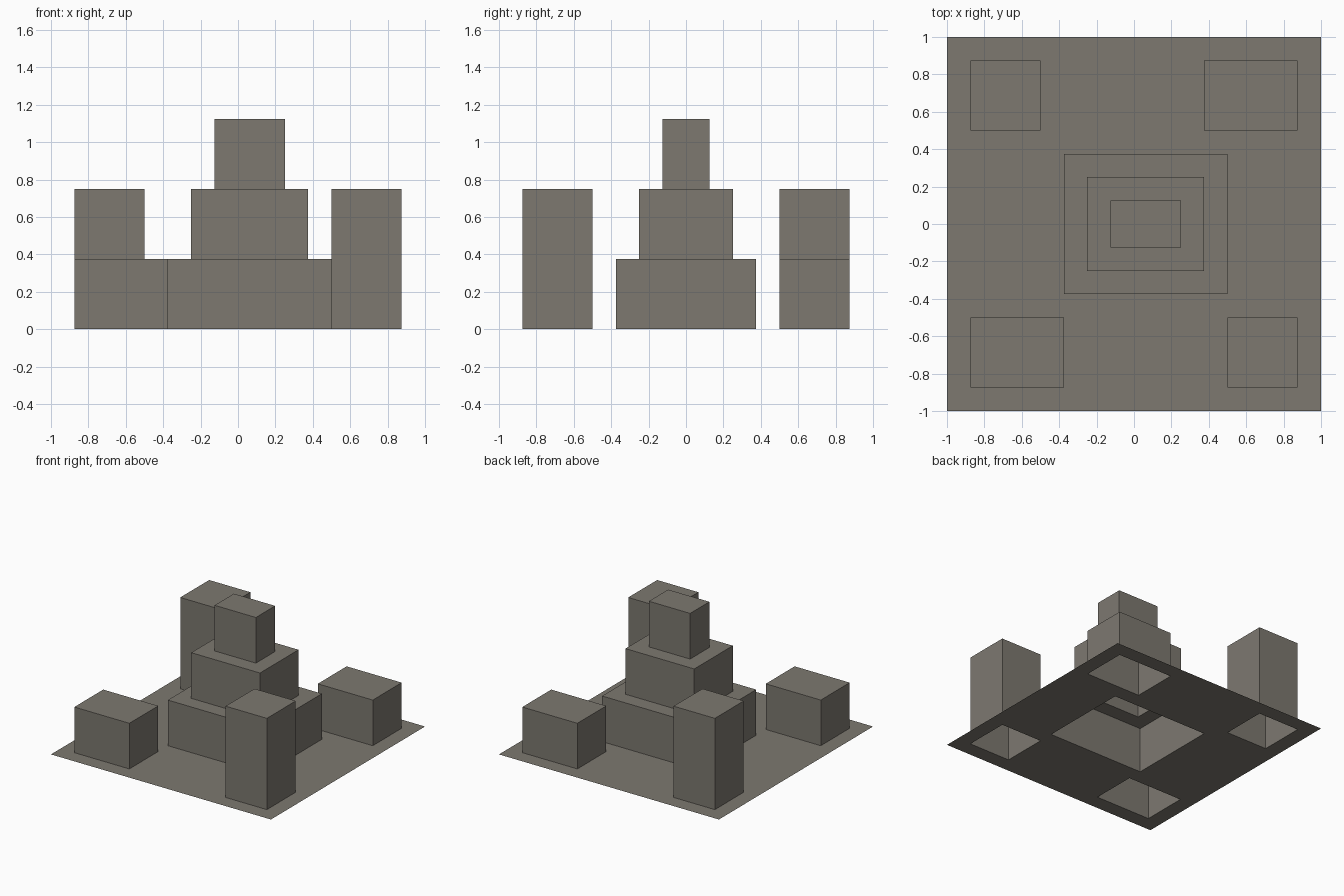
import bpy
import bmesh

if "Cube" in bpy.data.objects:
    bpy.data.objects.remove(bpy.data.objects["Cube"])

STEP = 0.125          # layout grid
FLOOR = 0.375         # height of one storey

stone = bpy.data.materials.new("warm_grey_stone")
stone.diffuse_color = (0.205, 0.190, 0.163, 1.0)
stone.use_nodes = True
stone.node_tree.nodes["Principled BSDF"].inputs["Base Color"].default_value = stone.diffuse_color


def finish(name, bm):
    mesh = bpy.data.meshes.new(name)
    bm.to_mesh(mesh)
    bm.free()
    mesh.materials.append(stone)
    obj = bpy.data.objects.new(name, mesh)
    bpy.context.collection.objects.link(obj)


def block(name, x0, x1, y0, y1, heights):
    """Hollow block open at the bottom; each further tier steps inward."""
    bm = bmesh.new()
    top = bm.faces.new([bm.verts.new((x, y, 0)) for x, y in
                        ((x0, y0), (x1, y0), (x1, y1), (x0, y1))])
    bm.normal_update()
    for i, h in enumerate(heights):
        if i:
            bmesh.ops.inset_individual(bm, faces=[top], thickness=STEP,
                                       use_even_offset=True)
        top = bmesh.ops.extrude_discrete_faces(bm, faces=[top])["faces"][0]
        bmesh.ops.translate(bm, verts=top.verts, vec=(0, 0, h))
        bm.normal_update()
    finish(name, bm)


# name: x0, x1, y0, y1, tier heights
blocks = {
    "stepped_centre": (-0.375, 0.5, -0.375, 0.375, [FLOOR] * 3),
    "back_left_tower": (-0.875, -0.5, 0.5, 0.875, [2 * FLOOR]),
    "front_right_tower": (0.5, 0.875, -0.875, -0.5, [2 * FLOOR]),
    "back_right_block": (0.375, 0.875, 0.5, 0.875, [FLOOR]),
    "front_left_block": (-0.875, -0.375, -0.875, -0.5, [FLOOR]),
}
for name, spec in blocks.items():
    block(name, *spec)

# Ground sheet, open under every block
bm = bmesh.new()
bmesh.ops.create_grid(bm, x_segments=16, y_segments=16, size=1.0)


def covered(c):
    return any(x0 < c.x < x1 and y0 < c.y < y1
               for x0, x1, y0, y1, _ in blocks.values())


holes = [f for f in bm.faces if covered(f.calc_center_median())]
bmesh.ops.delete(bm, geom=holes, context='FACES')
finish("ground_sheet", bm)
